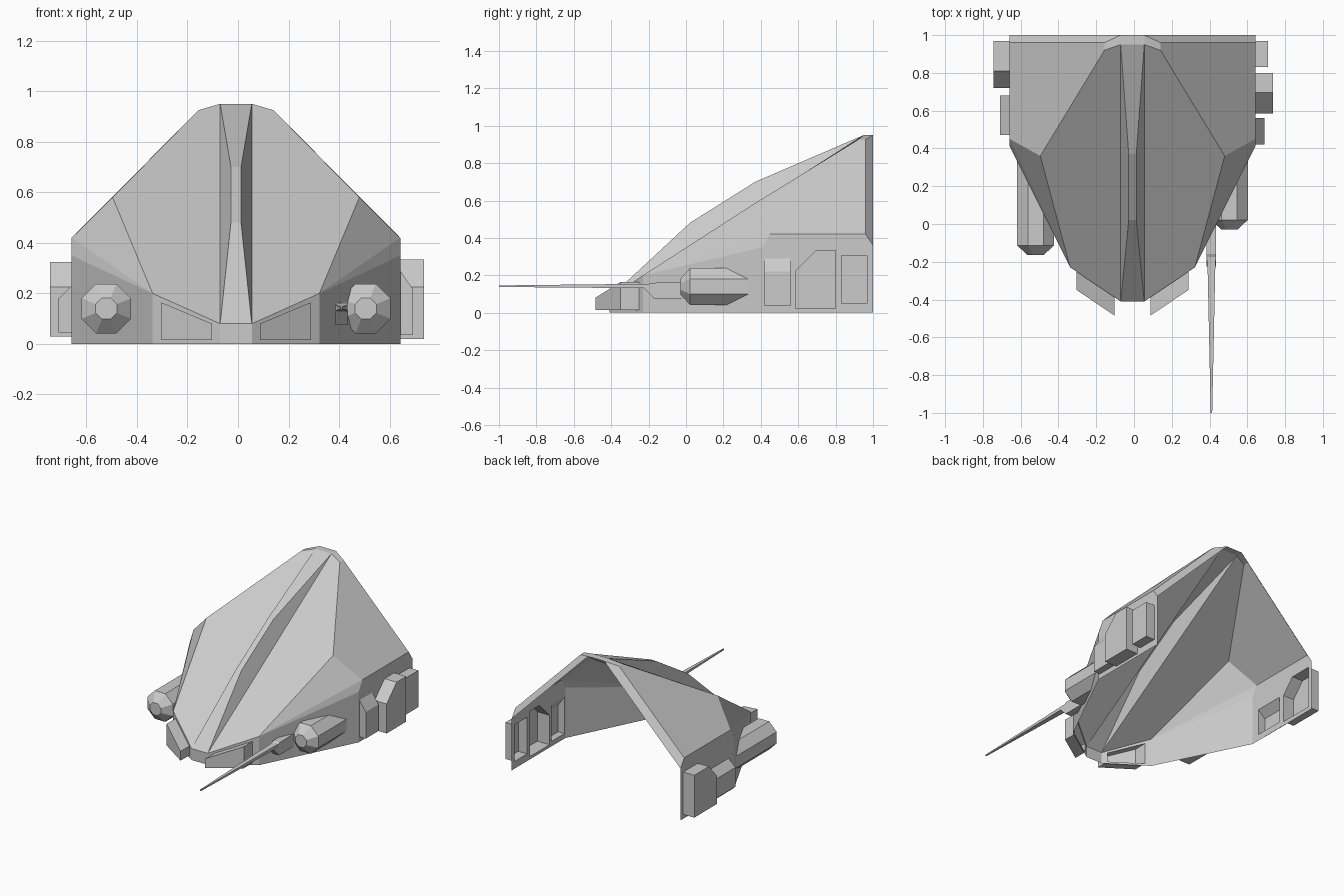
import bpy, bmesh, math
from mathutils import Vector

if "Cube" in bpy.data.objects:
    bpy.data.objects.remove(bpy.data.objects["Cube"])

CX = -0.008          # centre line of the hull
WALL = 0.65          # half width of the hull


def pt(s, x, y, z):
    """Point on side s (1 right, -1 left), measured from the hull centre line."""
    return Vector((CX + s * x, y, z))


def finish(bm, name):
    bmesh.ops.remove_doubles(bm, verts=bm.verts[:], dist=0.0005)
    bmesh.ops.recalc_face_normals(bm, faces=bm.faces[:])
    mesh = bpy.data.meshes.new(name)
    bm.to_mesh(mesh)
    bm.free()
    ob = bpy.data.objects.new(name, mesh)
    bpy.context.collection.objects.link(ob)
    return ob


def face(bm, pts):
    bm.faces.new([bm.verts.new(p) for p in pts])


def face_with_holes(bm, outline, holes, normal):
    edges = []
    for loop in [outline] + holes:
        vs = [bm.verts.new(p) for p in loop]
        edges += [bm.edges.new((vs[i - 1], vs[i])) for i in range(len(vs))]
    bmesh.ops.triangle_fill(bm, use_beauty=True, edges=edges, normal=normal)


def loft(name, rings, side=None, cap_start=True, cap_end=False):
    """Skin rings of points; with side given, trim where it meets the slanted hull wall."""
    bm = bmesh.new()
    loops = [[bm.verts.new(p) for p in r] for r in rings]
    n = len(loops[0])
    for a, b in zip(loops, loops[1:]):
        for i in range(n):
            j = (i + 1) % n
            bm.faces.new((a[i], a[j], b[j], b[i]))
    if cap_start:
        bm.faces.new(loops[0])
    if cap_end:
        bm.faces.new(loops[-1])
    if side:
        bmesh.ops.bisect_plane(bm, geom=bm.verts[:] + bm.edges[:] + bm.faces[:],
                               plane_co=pt(side, 0.33, -0.23, 0),
                               plane_no=Vector((2 * side, -1, 0)).normalized(),
                               clear_inner=True)
    return finish(bm, name)


def rect(y0, y1, z0, z1):
    return [(y0, z0), (y1, z0), (y1, z1), (y0, z1)]


# Hollow side pods: side, outer half width, opening (y, z), outer face (y, z)
right_big = [(.585, .02), (.80, .02), (.80, .335), (.695, .335), (.585, .225)]
left_big = [(.72, .03), (.97, .03), (.97, .325), (.81, .325), (.72, .225)]
pods = [
    ("right_front_pod", 1, .698, rect(.42, .56, .035, .29), rect(.42, .56, .035, .22)),
    ("right_middle_pod", 1, .743, right_big, right_big),
    ("right_rear_pod", 1, .718, rect(.83, .97, .05, .305), rect(.83, .97, .05, .305)),
    ("left_front_pod", -1, .702, rect(.47, .68, .045, .23), rect(.47, .68, .045, .18)),
    ("left_rear_pod", -1, .735, left_big, left_big),
]
for name, s, x, inner, outer in pods:
    loft(name, [[pt(s, x, *p) for p in outer], [pt(s, WALL, *p) for p in inner]])

# Hollow hull, open at the rear and underneath
hull = bmesh.new()
for s in (1, -1):
    def P(x, y, z):
        return pt(s, x, y, z)
    nose0, nose = P(.0625, -.41, 0), P(.0625, -.41, .08)
    cheek0, cheek = P(.33, -.23, 0), P(.33, -.23, .2)
    side0, side = P(WALL, .41, 0), P(WALL, .41, .35)
    shoulder, brow = P(WALL, .45, .42), P(.488, .36, .58)
    shoulder_b, corner = P(WALL, .96, .42), P(WALL, 1, .36)
    peak, peak_b = P(.148, .92, .925), P(.148, .96, .925)
    top, top_b = P(.0625, .95, .95), P(.0625, 1, .95)
    low, high = P(.02, .02, .48), P(.02, .37, .70)

    # vent plate on the nose
    hole = [P(.095, -.388, .015), P(.297, -.252, .015), P(.297, -.252, .165), P(.095, -.388, .08)]
    loft(("right" if s > 0 else "left") + "_nose_vent",
         [[p + Vector((0, -.097, 0)) for p in hole], hole])
    face_with_holes(hull, [nose0, cheek0, cheek, nose], [hole], Vector((2 * s, -3, 0)).normalized())

    # side wall with the pod openings
    holes = [[P(WALL, *p) for p in pod[3]] for pod in pods if pod[1] == s]
    face_with_holes(hull, [side0, P(WALL, 1, 0), corner, shoulder_b, shoulder, side],
                    holes, Vector((s, 0, 0)))

    # armour facets and flank of the spine
    for f in ([cheek0, side0, side, cheek],
              [cheek, side, shoulder], [cheek, shoulder, brow],
              [nose, cheek, brow, peak, top],
              [brow, shoulder, shoulder_b, peak_b, peak],
              [shoulder_b, corner, top_b, peak_b],
              [peak, peak_b, top_b, top],
              [nose, low, high, top]):
        face(hull, f)

# nose front, raised spine crest and roof cap
centre = [(.0625, -.41, 0), (.0625, -.41, .08), (.02, .02, .48),
          (.02, .37, .70), (.0625, .95, .95), (.0625, 1, .95)]
for a, b in zip(centre, centre[1:]):
    face(hull, [pt(1, *a), pt(1, *b), pt(-1, *b), pt(-1, *a)])
finish(hull, "hull")


# Eight-sided cannons, trimmed at the hull wall
def octagon(s, y, apothem):
    r = apothem / math.cos(math.pi / 8)
    angles = [math.pi / 8 + i * math.pi / 4 for i in range(8)]
    return [pt(s, .513 + r * math.cos(a), y, .14 + r * math.sin(a)) for a in angles]


for name, s, y in (("right_cannon", 1, -.03), ("left_cannon", -1, -.165)):
    loft(name, [octagon(s, y, .042), octagon(s, y + .052, .098), octagon(s, .5, .098)], s)


# Long needle barrel and its mount
def square(y, w, h, z):
    return [Vector((.41 + a * w, y, z + b * h)) for a, b in ((-1, -1), (1, -1), (1, 1), (-1, 1))]


loft("needle_barrel", [square(-1, .004, .004, .142), square(-.2, .021, .012, .143),
                       square(.1, .027, .02, .143)], 1)
mount = [(-.225, .132), (-.17, .075), (.1, .075), (.1, .165), (-.16, .162)]
loft("barrel_mount", [[Vector((x, y, z)) for y, z in mount] for x in (.385, .435)],
     1, cap_end=True)
